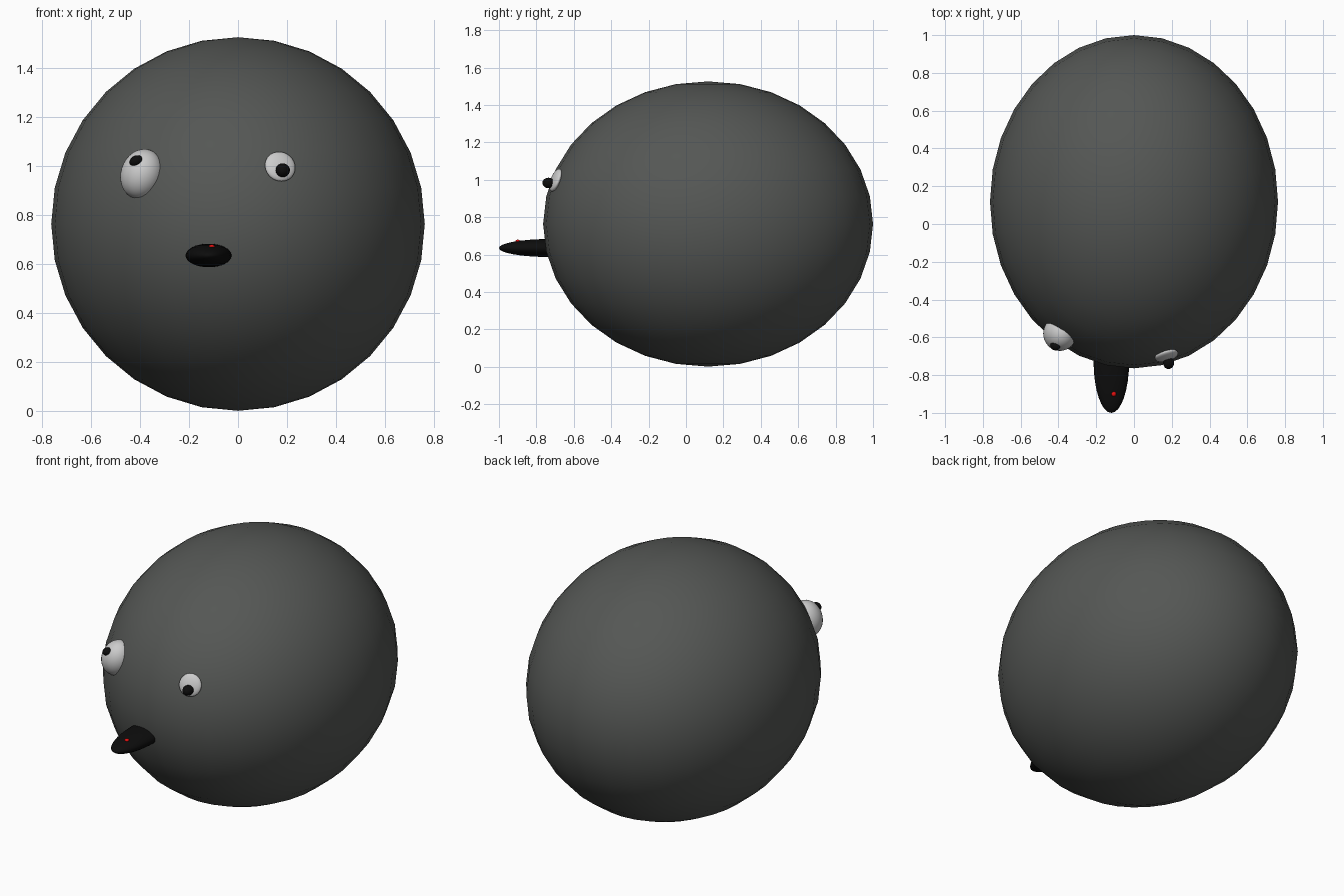
import bpy
from math import radians
from mathutils import Vector, Euler

if "Cube" in bpy.data.objects:
    bpy.data.objects.remove(bpy.data.objects["Cube"])


def material(name, color):
    m = bpy.data.materials.new(name)
    m.diffuse_color = (*color, 1)
    m.use_nodes = True
    m.node_tree.nodes["Principled BSDF"].inputs["Base Color"].default_value = m.diffuse_color
    return m


CHARCOAL = material("charcoal", (0.09, 0.095, 0.09))
WHITE = material("white", (0.8, 0.8, 0.8))
BLACK = material("black", (0.004, 0.004, 0.004))
RED = material("red", (0.8, 0.005, 0.005))


def ellipsoid(name, center, radii, mat, rot=(0, 0, 0)):
    bpy.ops.mesh.primitive_uv_sphere_add(segments=32, ring_count=16, radius=1,
                                         location=center, rotation=rot)
    ob = bpy.context.object
    ob.name = name
    ob.scale = radii
    ob.data.materials.append(mat)
    bpy.ops.object.shade_smooth()
    return ob


# Egg-like body, longer front to back
BODY_C = Vector((0, 0.118, 0.7635))
BODY_R = Vector((0.7625, 0.882, 0.7625))
ellipsoid("body", BODY_C, BODY_R, CHARCOAL)

# Large bulging eye, tilted
ellipsoid("left_eye", (-0.392, -0.58, 0.967), (0.087, 0.092, 0.104), WHITE,
          (0, radians(18), 0))
ellipsoid("left_pupil", (-0.416, -0.643, 1.021), (0.028, 0.026, 0.022), BLACK,
          (0, radians(-25), 0))

# Small shallow eye lying flat on the body surface
eye = Vector((0.172, -0.697, 0.998))
d = eye - BODY_C
normal = Vector([d[i] / BODY_R[i] ** 2 for i in range(3)]).normalized()
ellipsoid("right_eye", eye, (0.064, 0.064, 0.022), WHITE,
          normal.to_track_quat('Z', 'Y').to_euler())
ellipsoid("right_pupil", (0.183, -0.735, 0.983), (0.029, 0.033, 0.028), BLACK)

# Long flattened beak with a red dot on top
ellipsoid("beak", (-0.12, -0.73, 0.635), (0.094, 0.27, 0.048), BLACK)
ellipsoid("beak_dot", (-0.107, -0.9, 0.669), (0.013, 0.013, 0.011), RED)
